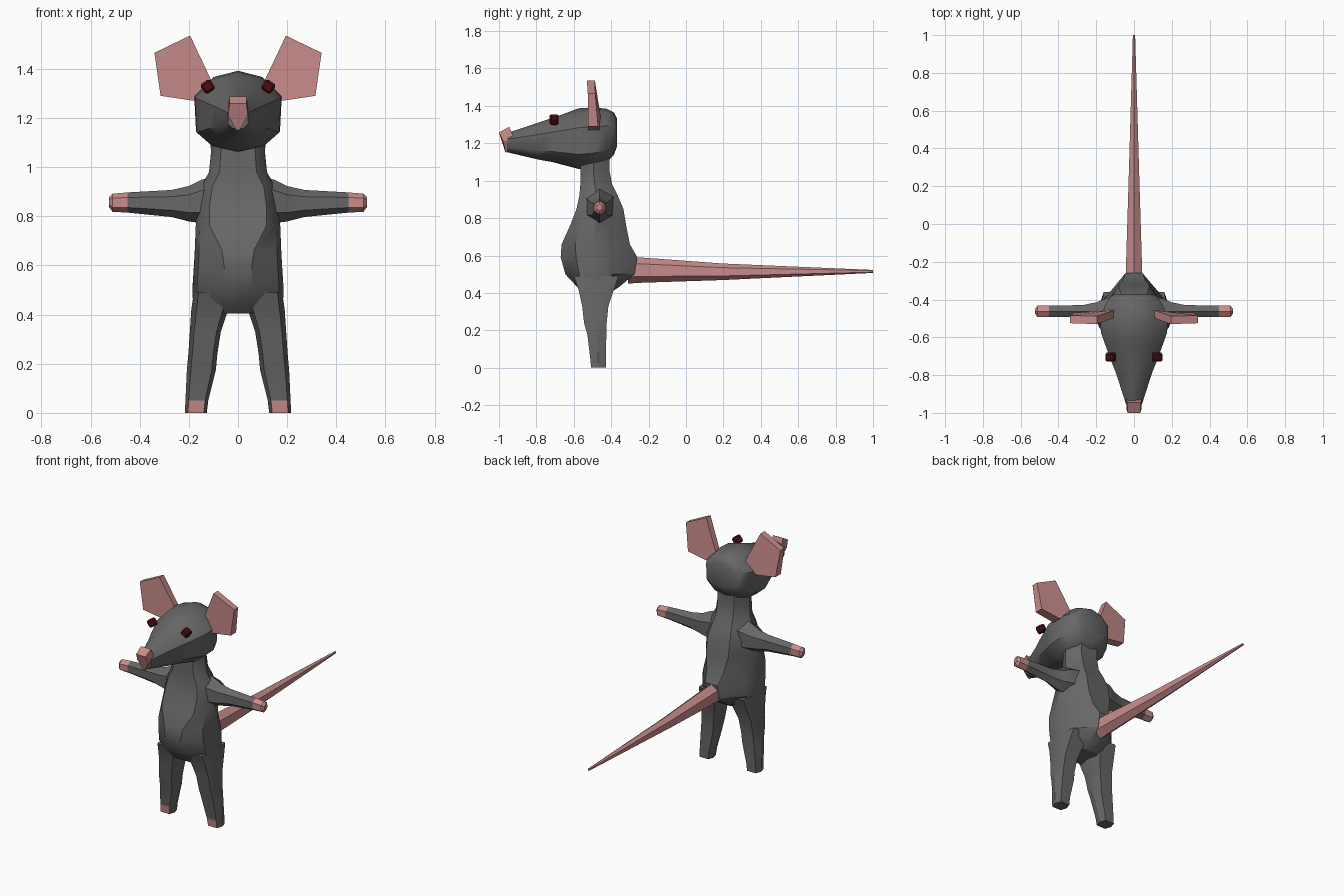
import bpy, bmesh, math
from mathutils import Vector

if "Cube" in bpy.data.objects:
    bpy.data.objects.remove(bpy.data.objects["Cube"])


def material(name, color):
    m = bpy.data.materials.new(name)
    m.diffuse_color = (*color, 1)
    m.use_nodes = True
    m.node_tree.nodes["Principled BSDF"].inputs["Base Color"].default_value = m.diffuse_color
    return m


GREY = material("grey_fur", (0.135, 0.135, 0.135))
PINK = material("pink_skin", (0.58, 0.26, 0.26))
RED = material("dark_red", (0.075, 0.004, 0.006))


def finish(bm, name, mats, rule=None, smooth=30):
    bmesh.ops.recalc_face_normals(bm, faces=bm.faces)
    bm.normal_update()
    if rule:
        for f in bm.faces:
            f.material_index = rule(f.calc_center_median(), f.normal)
    me = bpy.data.meshes.new(name)
    bm.to_mesh(me)
    bm.free()
    for m in mats:
        me.materials.append(m)
    ob = bpy.data.objects.new(name, me)
    bpy.context.collection.objects.link(ob)
    if smooth:
        bpy.ops.object.select_all(action='DESELECT')
        ob.select_set(True)
        bpy.context.view_layer.objects.active = ob
        bpy.ops.object.shade_smooth_by_angle(angle=math.radians(smooth))
    return ob


def loft(name, rings, mats, rule=None, smooth=30):
    """Skin a list of equal-length point rings and cap both ends."""
    bm = bmesh.new()
    vs = [[bm.verts.new(p) for p in r] for r in rings]
    n = len(vs[0])
    for a, b in zip(vs, vs[1:]):
        for i in range(n):
            j = (i + 1) % n
            bm.faces.new((a[i], a[j], b[j], b[i]))
    bm.faces.new(vs[0])
    bm.faces.new(vs[-1])
    return finish(bm, name, mats, rule, smooth)


def mirrored(half):
    """Close a right-hand outline with its mirror image in x."""
    return half + [(-x, y, z) for x, y, z in reversed(half) if abs(x) > 1e-6]


# Torso and neck: z, half width, front y, back y, front panel and back panel half widths
def body_ring(z, w, f, b, fx, bx):
    d = b - f
    return mirrored([(fx, f, z), (w * .9, f + d * .2, z), (w, f + d * .45, z),
                     (w * .85, f + d * .68, z), (bx, b, z)])


loft("body", [body_ring(*r) for r in [
    (.405, .15, -.555, -.40, .05, .04),
    (.43, .182, -.58, -.36, .06, .045),
    (.50, .186, -.645, -.275, .06, .045),
    (.59, .180, -.67, -.26, .055, .045),
    (.66, .176, -.665, -.30, .065, .06),
    (.76, .172, -.62, -.32, .115, .08),
    (.85, .165, -.585, -.335, .115, .08),
    (.92, .150, -.57, -.365, .105, .07),
    (.98, .118, -.565, -.395, .075, .06),
    (1.06, .110, -.565, -.41, .07, .06),
    (1.16, .115, -.56, -.41, .07, .06)]], [GREY])

# Head: y, half width, bottom z, top z
HEAD_SHAPE = [(0, 1), (.56, .92), (1, .68), (.96, .24), (.6, .07), (0, 0)]


def head_ring(y, w, lo, hi):
    return mirrored([(w * a, y, lo + (hi - lo) * t) for a, t in HEAD_SHAPE])


loft("head", [head_ring(*r) for r in [
    (-.37, .10, 1.18, 1.335),
    (-.385, .125, 1.14, 1.365),
    (-.425, .15, 1.095, 1.385),
    (-.495, .178, 1.07, 1.392),
    (-.575, .175, 1.063, 1.387),
    (-.64, .152, 1.08, 1.362),
    (-.715, .125, 1.10, 1.335),
    (-.79, .095, 1.113, 1.31),
    (-.955, .042, 1.152, 1.255)]], [GREY], smooth=40)

# Nose, tapering to a point below
loft("nose", [
    mirrored([(.036, -.946, 1.288), (.042, -.915, 1.22), (.02, -.915, 1.175)]),
    mirrored([(.034, -1.0, 1.258), (.040, -.978, 1.212), (.008, -.965, 1.150)])],
    [PINK], smooth=0)

# Tail, a tapering six-sided spike
loft("tail", [[(rx * math.sin(i * math.pi / 3), y, z + rz * math.cos(i * math.pi / 3))
               for i in range(6)]
              for y, z, rx, rz in [(-.31, .52, .05, .07), (-.25, .522, .05, .068),
                                   (.2, .513, .034, .044), (1, .515, .007, .008)]],
     [PINK], smooth=0)

for side, s in (("left", 1), ("right", -1)):
    # Arm with a pink hand: x, centre z, half depth, half height
    loft(side + "_arm", [[(s * x, -.462 + ry * math.sin(i * math.pi / 3),
                           z + rz * math.cos(i * math.pi / 3)) for i in range(6)]
                         for x, z, ry, rz in [(.09, .865, .085, .10), (.15, .86, .078, .088),
                                              (.20, .851, .055, .072), (.27, .852, .038, .055),
                                              (.45, .856, .034, .041), (.51, .855, .034, .037),
                                              (.525, .858, .015, .02)]],
         [GREY, PINK], lambda c, n: int(abs(c.x) > .45))

    # Leg: z, inner x, outer x, front y, back y, with a pink patch on the toe
    def leg_ring(z, a, b, f, k):
        m, c = (a + b) / 2, (b - a) * .14
        return [(s * x, y, z) for x, y in [(a + c, f), (b - c, f), (b, (f + k) / 2),
                                           (b - c, k), (a + c, k), (a, (f + k) / 2)]]
    loft(side + "_leg", [leg_ring(*r) for r in [
        (0, .127, .216, -.507, -.428), (.05, .121, .214, -.512, -.428),
        (.175, .09, .208, -.527, -.426), (.24, .084, .202, -.545, -.424),
        (.33, .07, .196, -.555, -.415), (.42, .04, .190, -.575, -.385),
        (.49, .04, .180, -.60, -.36)]],
        [GREY, PINK], lambda c, n: int(c.z < .05 and n.y < -.7))

    # Ear: five-sided slab, outline of x, z, front y and back y
    ear = [(.195, 1.535, -.53, -.487), (.34, 1.465, -.525, -.485), (.315, 1.29, -.525, -.47),
           (.18, 1.27, -.525, -.465), (.10, 1.335, -.495, -.455)]
    loft(side + "_ear", [[(s * x, f, z) for x, z, f, b in ear],
                         [(s * x, b, z) for x, z, f, b in ear]], [PINK], smooth=0)

    # Eye: small bevelled cube turned on its edge
    bm = bmesh.new()
    bmesh.ops.create_cube(bm, size=.048)
    bmesh.ops.bevel(bm, geom=bm.edges[:], offset=.009, segments=1, affect='EDGES')
    a = s * math.radians(35)
    for v in bm.verts:
        x, y, z = v.co
        v.co = Vector((s * .123 + x * math.cos(a) + z * math.sin(a), -.705 + y,
                       1.327 - x * math.sin(a) + z * math.cos(a)))
    finish(bm, side + "_eye", [RED], smooth=0)
